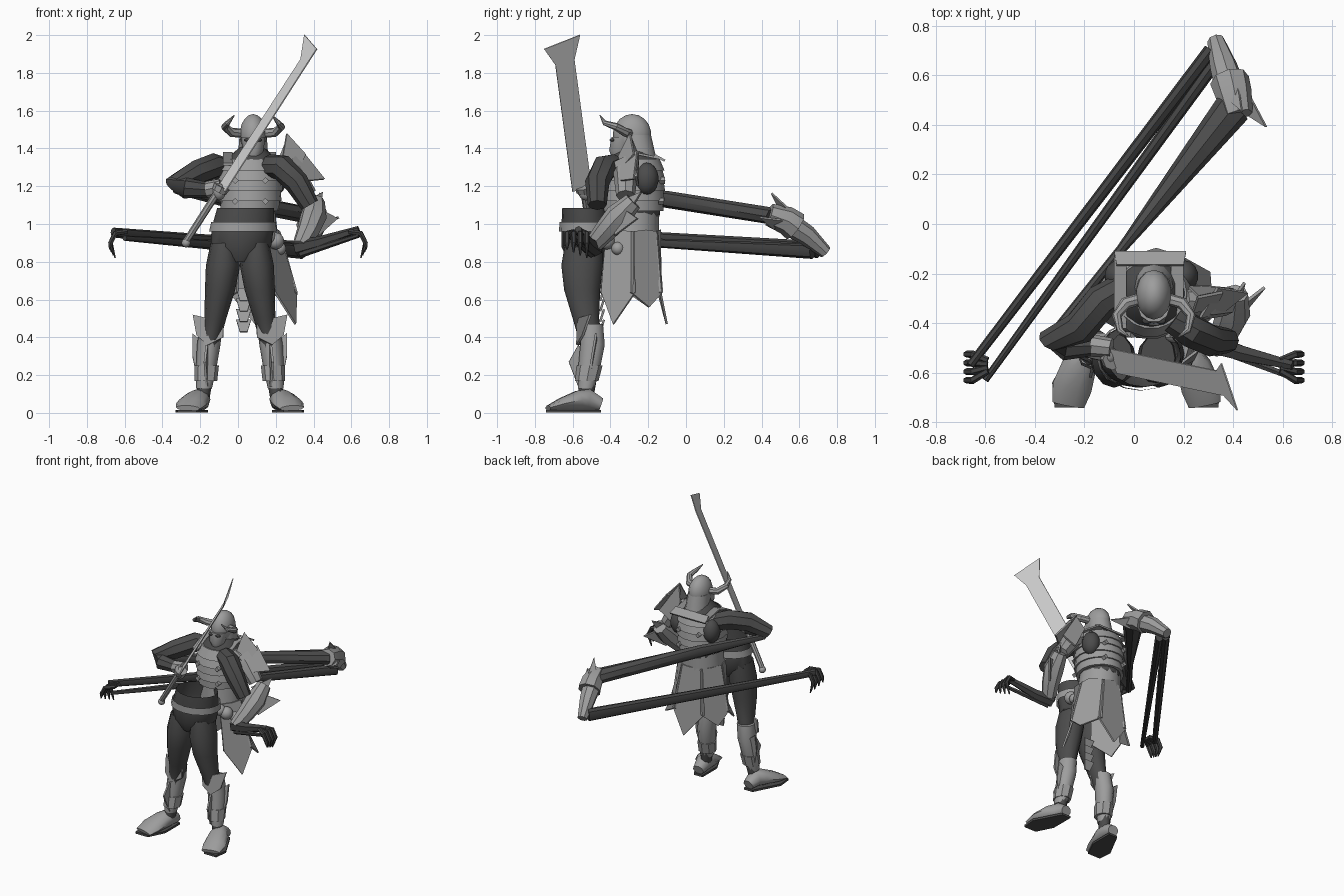
import bpy, bmesh, math
from mathutils import Vector, Matrix

if "Cube" in bpy.data.objects:
    bpy.data.objects.remove(bpy.data.objects["Cube"])


def material(name, value):
    mat = bpy.data.materials.new(name)
    colour = (value, value, value, 1)
    mat.diffuse_color = colour
    mat.use_nodes = True
    mat.node_tree.nodes["Principled BSDF"].inputs["Base Color"].default_value = colour
    return mat


cloth = material("dark cloth", .072)
leather = material("black leather", .056)
armour = material("grey armour", .34)
steel = material("pale steel", .7)
parts = []


def finish(name, mesh_data, mat):
    bmesh.ops.recalc_face_normals(mesh_data, faces=mesh_data.faces)
    mesh = bpy.data.meshes.new(name)
    mesh_data.to_mesh(mesh)
    mesh_data.free()
    mesh.materials.append(mat)
    part = bpy.data.objects.new(name, mesh)
    bpy.context.collection.objects.link(part)
    parts.append(part)
    return part


def tube(name, rings, mat, sides=12, across=(1, 0, 0), axis=None, capped=True):
    """Skin elliptical rings (x, y, z, width radius, depth radius) along a path."""
    bm = bmesh.new()
    centres = [Vector(ring[:3]) for ring in rings]
    loops = []
    for i, ring in enumerate(rings):
        ahead = centres[min(i + 1, len(rings) - 1)]
        behind = centres[max(i - 1, 0)]
        along = Vector(axis) if axis else (ahead - behind).normalized()
        side = Vector(across)
        side = (side - along * side.dot(along)).normalized()
        deep = along.cross(side)
        loop = []
        for k in range(sides):
            turn = math.tau * k / sides
            offset = side * ring[3] * math.cos(turn) + deep * ring[-1] * math.sin(turn)
            loop.append(bm.verts.new(centres[i] + offset))
        loops.append(loop)
    for low, high in zip(loops, loops[1:]):
        for k in range(sides):
            j = (k + 1) % sides
            bm.faces.new((low[k], low[j], high[j], high[k]))
    if capped:
        bm.faces.new(loops[0])
        bm.faces.new(loops[-1])
    return finish(name, bm, mat)


def plate(name, corners, mat=armour, thick=.012):
    """Thin slab over a polygon outline."""
    bm = bmesh.new()
    face = bm.faces.new([bm.verts.new(c) for c in corners])
    face.normal_update()
    push = face.normal * thick
    grown = bmesh.ops.extrude_face_region(bm, geom=[face], use_keep_orig=True)["geom"]
    for v in grown:
        if isinstance(v, bmesh.types.BMVert):
            v.co += push
    return finish(name, bm, mat)


def ball(name, centre, size, mat):
    bm = bmesh.new()
    bmesh.ops.create_uvsphere(bm, u_segments=14, v_segments=9, radius=1,
                              matrix=Matrix.LocRotScale(Vector(centre), None, Vector(size)))
    return finish(name, bm, mat)


UP = (0, 0, 1)

# Hips and hollow belly, set forward of the chest
tube("hips", [(.01, -.53, .8, .07, .09), (.015, -.53, .88, .16, .13), (.025, -.53, .98, .165, .13),
              (.04, -.535, 1.085, .15, .12)], cloth, 16, axis=UP, capped=False)
tube("belt", [(.025, -.53, .96, .178, .142), (.03, -.53, 1.01, .172, .14)], armour, 16, axis=UP, capped=False)

# Upright chest with a waist guard below it
chest = [(.06, -.28, 1.04, .13, .14), (.065, -.285, 1.12, .145, .155), (.065, -.285, 1.25, .16, .16),
         (.07, -.28, 1.34, .14, .14), (.075, -.28, 1.41, .06, .06)]
tube("chest", chest, cloth, 16, axis=UP)
tube("waist_guard", [(.065, -.29, .92, .15, .15), (.06, -.285, 1.07, .135, .145)], armour, 14, axis=UP)


def chest_ring(z, extra):
    for a, b in zip(chest, chest[1:]):
        if a[2] <= z <= b[2]:
            f = (z - a[2]) / (b[2] - a[2])
            mix = [p + (q - p) * f for p, q in zip(a, b)]
            return (*mix[:3], mix[3] + extra, mix[4] + extra)


# Overlapping chest bands with square studs and cloth at the armpits
for i in range(5):
    z = 1.07 + i * .053
    tube(f"chest_band_{i}", [chest_ring(z, .02), chest_ring(z + .063, .008)], armour, 18, axis=UP)
for z in (1.12, 1.23):
    ring = chest_ring(z, .02)
    for s in (-1, 1):
        for face in (-1, 1):
            x, y = ring[0] + s * .08, ring[1] + face * ring[4] * .88
            tube("chest_stud", [(x, y - .015, z, .018), (x, y + .015, z, .018)], armour, 4)
for s in (-1, 1):
    x = .06 + s * .115
    ball("armpit", (.07 + s * .13, -.21, 1.24), (.06, .065, .085), cloth)
    plate("shoulder_strap", [(x - .025, -.42, 1.31), (x + .025, -.42, 1.31), (x + .025, -.28, 1.37),
                             (x + .025, -.13, 1.34), (x - .025, -.13, 1.34), (x - .025, -.28, 1.37)])
plate("back_collar", [(-.07, -.17, 1.36), (.2, -.17, 1.36), (.21, -.115, 1.33), (-.08, -.115, 1.33)])

# Head, helmet, mask and horns
hx = .08
ball("helmet", (hx, -.285, 1.47), (.073, .102, .112), armour)
tube("mask", [(hx, -.35, 1.34, .03, .04), (hx, -.35, 1.39, .055, .06),
              (hx, -.335, 1.46, .065, .062)], armour, 10, axis=UP)
tube("neck_guard", [(hx, -.25, 1.36, .08, .09), (hx, -.27, 1.47, .072, .085)], armour, axis=UP)
for s in (-1, 1):
    ball("eye_slot", (hx + s * .028, -.39, 1.445), (.02, .014, .009), leather)
    horn = [(.05, -.3, 1.48, .024), (.115, -.32, 1.485, .025), (.15, -.37, 1.515, .02),
            (.135, -.43, 1.535, .014), (.1, -.455, 1.575, .003)]
    tube("horn", [(hx + s * x, y, z, r) for x, y, z, r in horn], armour, 8, across=UP)

# Legs, greaves and feet
for s in (-1, 1):
    def sided(points):
        return [(.01 + s * p[0], *p[1:]) for p in points]

    tube("leg", sided([(.085, -.54, .9, .07, .1), (.09, -.55, .78, .09, .11),
                       (.105, -.55, .65, .08, .095), (.13, -.53, .5, .058, .07),
                       (.16, -.5, .36, .05, .06), (.195, -.53, .08, .035, .04)]), cloth, axis=UP)
    tube("greave", sided([(.19, -.53, .13, .042, .045), (.18, -.515, .22, .053, .06),
                          (.165, -.495, .36, .062, .068), (.15, -.5, .47, .06, .064)]), armour, 10, axis=UP)
    tube("greave_cuff", sided([(.18, -.525, .17, .06, .062), (.175, -.51, .25, .064, .068)]), armour, 8, axis=UP)
    plate("knee_guard", sided([(.09, -.55, .4), (.17, -.57, .36), (.23, -.54, .41),
                               (.25, -.5, .52), (.165, -.565, .5), (.085, -.55, .51)]))
    plate("shin_ridge", sided([(.17, -.57, .14), (.18, -.62, .27), (.17, -.57, .36), (.17, -.53, .3)]))
    plate("calf_fin", sided([(.22, -.51, .16), (.25, -.49, .3), (.25, -.47, .42), (.2, -.47, .38)]))
    tube("foot", sided([(.205, -.45, .045, .04, .035), (.21, -.52, .07, .055, .06),
                        (.23, -.57, .065, .07, .055), (.26, -.66, .045, .08, .035),
                        (.275, -.73, .025, .065, .015)]), armour, 10)
    plate("sole", sided([(.17, -.45, .001), (.24, -.45, .001), (.34, -.64, .001), (.33, -.74, .001),
                         (.23, -.74, .001), (.17, -.62, .001)]), cloth, -.015 * s)

# Skirt of wide plates hung from the waist guard, some with long points
for i in range(5):
    def rim(turn, z, grow):
        angle = math.radians(-60 + 60 * turn)
        return (.07 + grow * .015 + (.155 + grow * .075) * math.cos(angle),
                -.29 + (.155 + grow * .03) * math.sin(angle), z)

    drop = .14 if i in (0, 2) else .05
    plate(f"skirt_plate_{i}", [rim(i, .96, 0), rim(i + .5, .97, .1), rim(i + 1.1, .96, 0),
                               rim(i + 1.1, .64, 1), rim(i + .5, .61 - drop, 1.3), rim(i, .64, 1)])
for i in range(4):
    z = .66 - i * .055
    plate("tail_band", [(-.01, -.44, z), (.07, -.44, z), (.05, -.46, z - .065), (.01, -.46, z - .065)])
for x, y, z, r in [(.2, -.42, .91, .045), (.22, -.36, .87, .035), (.16, -.44, .93, .04)]:
    ball("hip_pouch", (x, y, z), (r, r, r), armour)

# Left arm: sleeve in front, arm guard, shoulder guard and gauntlet behind
tube("left_sleeve", [(.16, -.38, 1.31, .06), (.23, -.43, 1.3, .07), (.31, -.47, 1.22, .065),
                     (.38, -.47, 1.1, .05)], cloth, 8, across=(0, 1, 0))
tube("left_arm_guard", [(.2, -.31, 1.32, .05), (.29, -.32, 1.27, .065), (.37, -.32, 1.15, .05)],
     armour, 8, across=(0, 1, 0))
plate("shoulder_guard_upper", [(.24, -.36, 1.36), (.26, -.3, 1.48), (.36, -.28, 1.37), (.33, -.34, 1.3)])
plate("shoulder_guard_lower", [(.27, -.38, 1.33), (.34, -.26, 1.39), (.46, -.28, 1.24), (.36, -.36, 1.23)])
plate("shoulder_guard_back", [(.22, -.26, 1.36), (.26, -.3, 1.46), (.4, -.27, 1.25), (.3, -.26, 1.2)])
tube("left_gauntlet", [(.41, -.28, 1.12, .05), (.4, -.36, 1.04, .07), (.37, -.43, .96, .06),
                       (.33, -.5, .88, .045)], armour, 8)
plate("gauntlet_fin", [(.4, -.36, 1.1), (.53, -.26, 1.03), (.43, -.38, .94)])
plate("elbow_spike", [(.36, -.36, 1.12), (.45, -.24, 1.17), (.43, -.32, 1.04)])

# Right arm bent forward to the sword grip
tube("right_sleeve", [(-.03, -.25, 1.28, .06), (-.13, -.31, 1.305, .07), (-.22, -.42, 1.27, .068),
                      (-.34, -.47, 1.21, .05), (-.28, -.495, 1.19, .055), (-.15, -.49, 1.18, .04)],
     cloth, 8, across=UP)
tube("right_cuff", [(-.17, -.49, 1.18, .045), (-.09, -.5, 1.2, .04)], armour, 8, across=UP)
ball("right_fist", (-.1, -.53, 1.17), (.035, .04, .045), armour)

# Long arm reaching back, its gauntlet, and the rods returning from it
tube("reach_arm", [(-.33, -.45, 1.18, .02, .02), (-.05, -.1, 1.13, .045, .02),
                   (.4, .47, 1.04, .045, .075)], cloth, 8, across=UP)
tube("far_gauntlet", [(.42, .44, 1.05, .06), (.4, .53, 1.02, .075), (.385, .58, .985, .08)], armour, 8)
tube("far_cuff", [(.385, .56, .99, .062), (.36, .64, .94, .055), (.33, .74, .85, .035)], armour, 8)
plate("far_gauntlet_fin", [(.38, .5, 1.06), (.44, .45, 1.16), (.42, .58, 1.04)])
plate("far_gauntlet_spike", [(.44, .56, 1.02), (.53, .39, 1.04), (.42, .46, .98)])
tube("long_forearm", [(.31, .7, .865, .045, .03), (-.66, -.57, .955, .026, .018)], leather, 8, across=UP)
tube("long_rod", [(.34, .67, .855, .04, .028), (-.6, -.63, .925, .014)], leather, 8, across=UP)
tube("left_palm", [(.31, -.48, .87, .045), (.43, -.52, .9, .035), (.64, -.57, .97, .02)],
     leather, 6, across=UP)
tube("left_rod", [(.33, -.5, .84, .02), (.64, -.62, .94, .012)], leather, 6, across=UP)

# Clawed fingers on both sides
for s in (-1, 1):
    for i in range(4):
        y = -.525 - i * .035
        tube("finger", [(s * .59, y * .4 - .34, .96, .014), (s * .65, y, .95, .015),
                        (s * .675, y, .9, .014), (s * (.65 + i * .01), y, .82 + i * .015, .004)],
             leather, 6, across=(0, 1, 0))

# Sword with a flared tip
plate("sword_blade", [(-.1, -.5, 1.2), (-.065, -.6, 1.17), (.365, -.69, 1.84), (.42, -.75, 1.925),
                      (.355, -.56, 2), (.335, -.59, 1.87)], steel, .006)
tube("sword_guard", [(-.1, -.54, 1.17, .04), (-.085, -.545, 1.2, .045)], armour, 8)
tube("sword_grip", [(-.28, -.5, .9, .018), (-.1, -.54, 1.18, .02)], armour, 8)
ball("pommel", (-.275, -.5, .9), (.024, .024, .024), armour)

# Soft shading with crisp edges
bpy.ops.object.select_all(action="DESELECT")
for part in parts:
    part.select_set(True)
bpy.context.view_layer.objects.active = parts[0]
bpy.ops.object.shade_smooth_by_angle(angle=math.radians(40))
